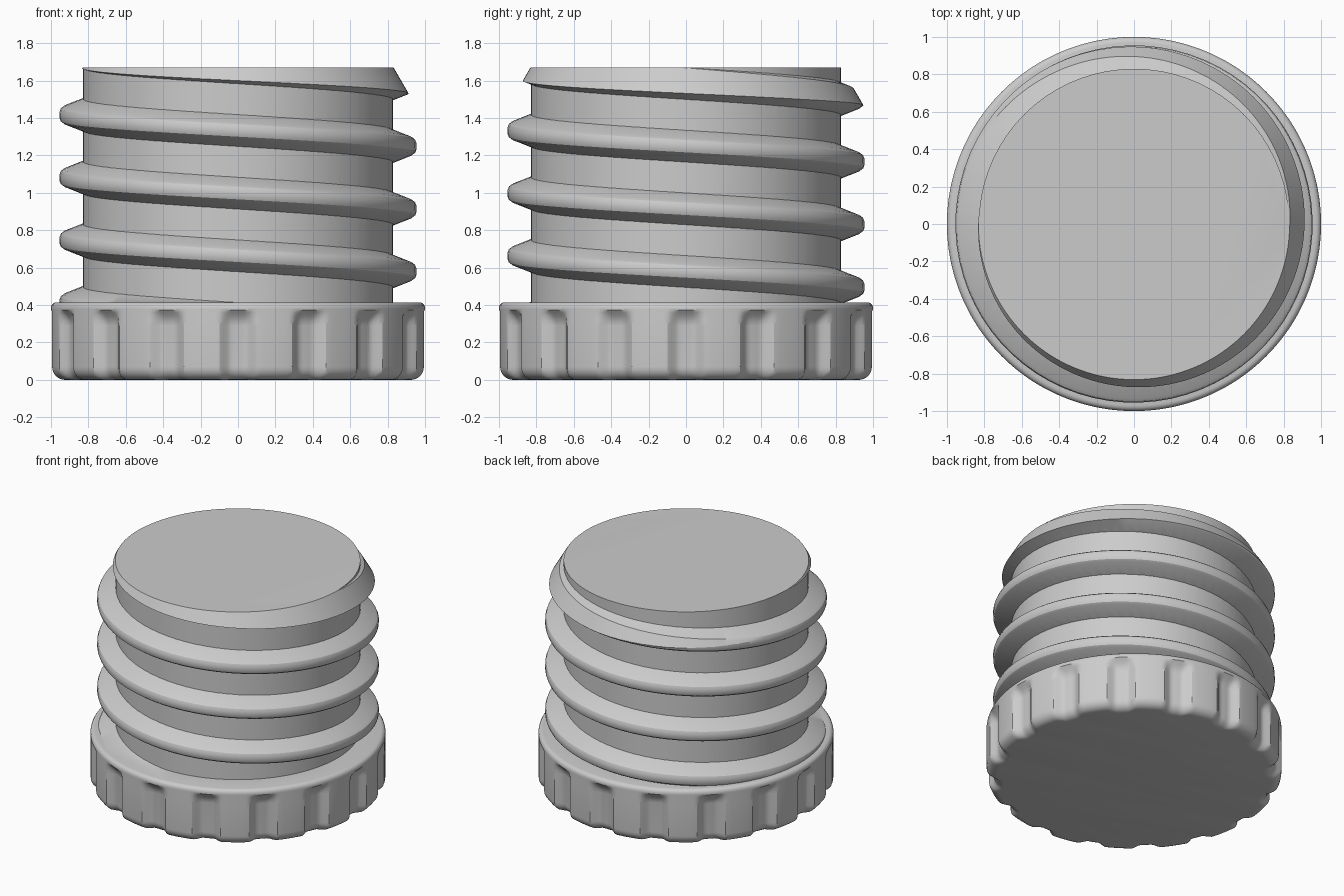
import bpy, bmesh
from math import sin, cos, pi, radians

if "Cube" in bpy.data.objects:
    bpy.data.objects.remove(bpy.data.objects["Cube"])

PITCH = 0.335


def make_object(name, rings):
    """Skin a list of vertex loops into a solid and cap both ends."""
    bm = bmesh.new()
    loops = [[bm.verts.new(p) for p in ring] for ring in rings]
    n = len(loops[0])
    for a, b in zip(loops, loops[1:]):
        for i in range(n):
            j = (i + 1) % n
            bm.faces.new((a[i], a[j], b[j], b[i]))
    bm.faces.new(loops[0][::-1])
    bm.faces.new(loops[-1])
    bm.normal_update()
    if bm.calc_volume(signed=True) < 0:
        bmesh.ops.reverse_faces(bm, faces=bm.faces)
    mesh = bpy.data.meshes.new(name)
    bm.to_mesh(mesh)
    bm.free()
    ob = bpy.data.objects.new(name, mesh)
    bpy.context.collection.objects.link(ob)
    return ob


def lathe(name, profile, seg):
    return make_object(name, [[(r * cos(2 * pi * i / seg), r * sin(2 * pi * i / seg), z)
                               for i in range(seg)] for r, z in profile])


def combine(target, tool, operation):
    bpy.ops.object.select_all(action='DESELECT')
    bpy.context.view_layer.objects.active = target
    target.select_set(True)
    mod = target.modifiers.new(operation.lower(), 'BOOLEAN')
    mod.operation = operation
    mod.solver = 'EXACT'
    mod.object = tool
    bpy.ops.object.modifier_apply(modifier=mod.name)
    bpy.data.objects.remove(tool)


# Plain shaft
shaft = lathe("threaded_plug", [(0.83, 0.1), (0.83, 1.8)], 72)

# Left-handed thread: rounded trapezoid section swept down a helix
section = [(0.79, 0.104), (0.83, 0.085), (0.932, 0.045), (0.948, 0.033), (0.955, 0.015),
           (0.955, -0.015), (0.948, -0.033), (0.932, -0.045), (0.83, -0.085), (0.79, -0.104)]
rings = []
for k in range(-92, 246):
    a = pi + 2 * pi * (k + 0.37) / 72
    zc = 1.417 - PITCH * (k + 0.37) / 72
    rings.append([(r * cos(a), r * sin(a), zc + dz) for r, dz in section])
thread = make_object("thread", rings)
combine(shaft, thread, 'UNION')

# Flat top and conical lead-in chamfer
envelope = lathe("chamfer_envelope", [(1.2, 0.15), (1.2, 1.035), (0.832, 1.67)], 144)
combine(shaft, envelope, 'INTERSECT')


# Grip head: rounded disc with 16 flutes open at the bottom
def flute(a):
    step = 2 * pi / 16
    d = abs((a + step / 2) % step - step / 2)
    t = min(1, max(0, (0.105 - d) / 0.065))
    return t * t * (3 - 2 * t)


profile = []  # inset, height, flute strength
for i in range(7):
    t = pi / 2 * i / 6
    profile.append((0.07 * (1 - sin(t)), 0.07 * (1 - cos(t)), 1))
profile += [(0, 0.29, 1), (0, 0.315, 0.9), (0, 0.34, 0.62), (0, 0.36, 0.28), (0, 0.375, 0)]
for i in range(5):
    t = pi / 2 * i / 4
    profile.append((0.03 * (1 - cos(t)), 0.385 + 0.03 * sin(t), 0))
SEG = 320
rings = []
for inset, z, s in profile:
    ring = []
    for i in range(SEG):
        a = 2 * pi * i / SEG
        r = 1 - inset - 0.045 * s * flute(a)
        ring.append((r * cos(a), r * sin(a), z))
    rings.append(ring)
head = make_object("grip_head", rings)
combine(shaft, head, 'UNION')

# Smooth curved walls, crisp edges
bpy.ops.object.select_all(action='DESELECT')
shaft.select_set(True)
bpy.context.view_layer.objects.active = shaft
bpy.ops.object.shade_smooth_by_angle(angle=radians(30))
